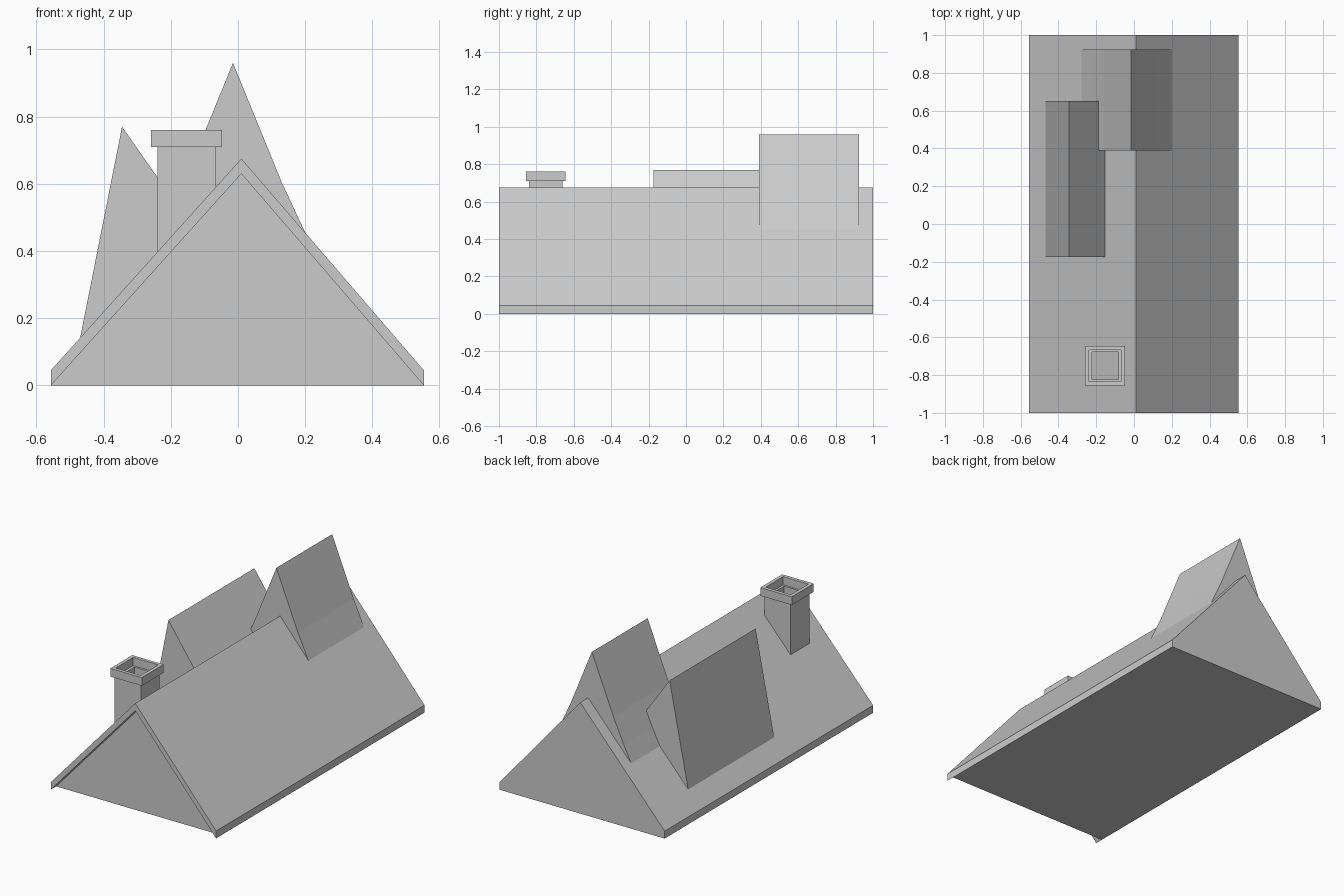
import bpy

if "Cube" in bpy.data.objects:
    bpy.data.objects.remove(bpy.data.objects["Cube"])

EAVE, RIDGE_X = 0.045, 0.01
LEFT, RIGHT = -0.557, 0.553


def roof_z(x):
    """Height of the outer roof surface at x."""
    t = (x - LEFT) / (RIDGE_X - LEFT) if x < RIDGE_X else (RIGHT - x) / (RIGHT - RIDGE_X)
    return EAVE + 0.63 * t


def make_object(name, verts, faces):
    mesh = bpy.data.meshes.new(name)
    mesh.from_pydata(verts, [], faces)
    obj = bpy.data.objects.new(name, mesh)
    bpy.context.collection.objects.link(obj)
    return obj


def extrude_y(name, profile, y0, y1):
    """Solid from a clockwise (x, z) profile, extruded from y0 to y1."""
    n = len(profile)
    verts = [(x, y, z) for y in (y0, y1) for x, z in profile]
    faces = [tuple(reversed(range(n))), tuple(range(n, 2 * n))]
    faces += [(i, (i + 1) % n, n + (i + 1) % n, n + i) for i in range(n)]
    return make_object(name, verts, faces)


def square_tube(name, x0, x1, y0, y1, wall, bottom, top):
    """Hollow rectangular tube; bottom is a function of x."""
    def loop(d, height):
        corners = [(x0 + d, y0 + d), (x1 - d, y0 + d), (x1 - d, y1 - d), (x0 + d, y1 - d)]
        return [(x, y, height(x)) for x, y in corners]
    loops = [loop(0, bottom), loop(0, lambda x: top),
             loop(wall, lambda x: top), loop(wall, bottom)]
    verts = [v for ring in loops for v in ring]
    faces = []
    for r in range(4):
        a, b = 4 * r, 4 * ((r + 1) % 4)
        for i in range(4):
            j = (i + 1) % 4
            faces.append((a + i, a + j, b + j, b + i))
    return make_object(name, verts, faces)


# Attic body, set back under the roof at the front
extrude_y("attic_body", [(LEFT, 0), (RIDGE_X, 0.63), (RIGHT, 0)], -0.95, 1.0)

# Roof covering
extrude_y("roof", [(LEFT, 0), (LEFT, EAVE), (RIDGE_X, 0.675), (RIGHT, EAVE),
                   (RIGHT, 0), (RIDGE_X, 0.63)], -1.0, 1.0)

# Long side gable with uneven slopes, sunk slightly into the roof
extrude_y("side_gable", [(-0.473, 0.125), (-0.345, 0.77), (-0.148, 0.488)], -0.175, 0.65)

# Tall gable across the ridge, with flared lower slopes
extrude_y("tall_gable", [(-0.285, 0.342), (-0.23, 0.453), (-0.16, 0.605), (-0.015, 0.96),
                         (0.13, 0.605), (0.205, 0.444)], 0.39, 0.925)

# Chimney shaft and its wider cap
square_tube("chimney_shaft", -0.24, -0.065, -0.84, -0.66, 0.018,
            lambda x: roof_z(x) - 0.01, 0.71)
square_tube("chimney_cap", -0.259, -0.048, -0.855, -0.645, 0.021, lambda x: 0.71, 0.76)
